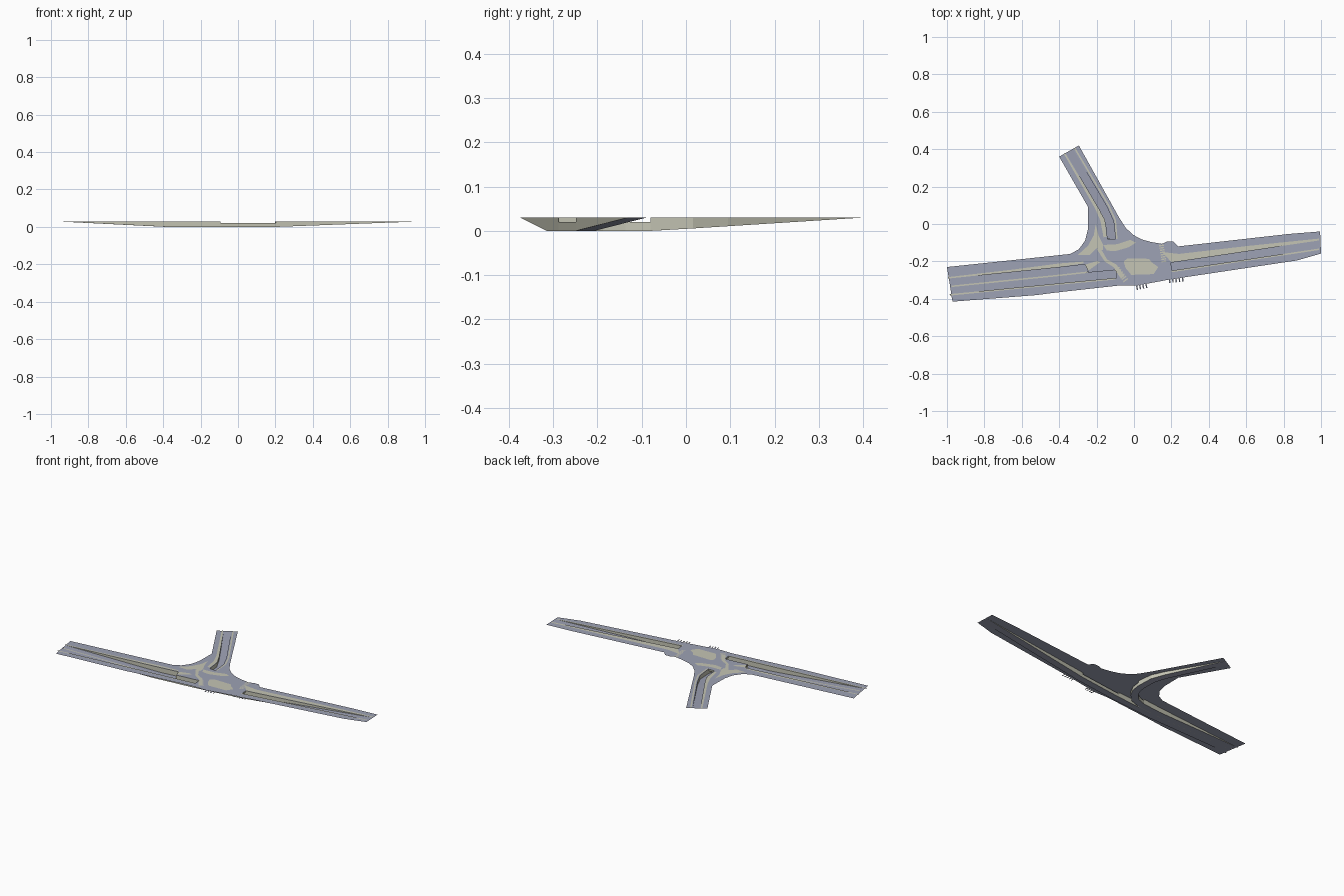
import bpy, math
from mathutils import Vector
from mathutils.geometry import tessellate_polygon

if "Cube" in bpy.data.objects:
    bpy.data.objects.remove(bpy.data.objects["Cube"])

TOP, ROOF, HALF = 0.03, 0.02, 0.021


def material(name, rgb):
    m = bpy.data.materials.new(name)
    m.diffuse_color = (*rgb, 1)
    m.use_nodes = True
    m.node_tree.nodes["Principled BSDF"].inputs["Base Color"].default_value = m.diffuse_color
    return m


ROAD = material("blue_grey_road", (0.34, 0.36, 0.46))
STONE = material("pale_concrete", (0.56, 0.56, 0.46))


def build(name, verts, faces, mat):
    me = bpy.data.meshes.new(name)
    me.from_pydata(verts, [], faces)
    me.materials.append(mat)
    ob = bpy.data.objects.new(name, me)
    bpy.context.collection.objects.link(ob)
    return ob


def flat(name, loops, z, mat):
    """Flat sheet from an outline plus optional holes, facing up."""
    loops = [[Vector((p[0], p[1], 0)) for p in lp] for lp in loops]
    pts = [p for lp in loops for p in lp]
    faces = []
    for a, b, c in tessellate_polygon(loops):
        n = (pts[b] - pts[a]).cross(pts[c] - pts[a]).z
        if abs(n) > 1e-10:
            faces.append((a, b, c) if n > 0 else (a, c, b))
    build(name, [(p.x, p.y, z) for p in pts], faces, mat)


def edges(path, widths):
    """Left and right mitred offsets of a path."""
    left, right = [], []
    pts = [Vector(p[:2]) for p in path]
    for i, p in enumerate(pts):
        d0 = (p - pts[i - 1]).normalized() if i else (pts[1] - p).normalized()
        d1 = (pts[i + 1] - p).normalized() if i < len(pts) - 1 else d0
        t = (d0 + d1).normalized()
        n = Vector((-t.y, t.x)) * widths[i] / max(0.5, t.dot(d0))
        left.append(p + n)
        right.append(p - n)
    return left, right


def strip(name, path, widths, mat, lift=0.0006):
    """Ribbon following a path; third coordinate is height (default top)."""
    if not isinstance(widths, (list, tuple)):
        widths = [widths] * len(path)
    l, r = edges(path, widths)
    zs = [(p[2] if len(p) > 2 else TOP) + lift for p in path]
    n = len(path)
    verts = [(p.x, p.y, z) for p, z in zip(l, zs)] + [(p.x, p.y, z) for p, z in zip(r, zs)]
    build(name, verts, [(i, n + i, n + i + 1, i + 1) for i in range(n - 1)], mat)


def wall(name, side, zs, tops, flip):
    """Retaining wall from the lane floor up to the given height per segment."""
    verts, faces = [], []
    for i, t in enumerate(tops):
        if t is None:
            continue
        k = len(verts)
        a, b = side[i], side[i + 1]
        verts += [(*a, zs[i]), (*b, zs[i + 1]), (*b, t), (*a, t)]
        faces.append((k, k + 3, k + 2, k + 1) if flip else (k, k + 1, k + 2, k + 3))
    build(name, verts, faces, STONE)


def lintel(name, a, b):
    build(name, [(*a, ROOF), (*b, ROOF), (*b, TOP), (*a, TOP)], [(0, 1, 2, 3)], STONE)


# Sunken lanes: straight lane west to east, turning lane west to north
straight = [(-0.98, -0.354, TOP), (-0.38, -0.294, 0), (-0.245, -0.281, 0), (-0.095, -0.267, 0),
            (0.2, -0.228, 0), (0.99, -0.11, TOP)]
turning = [(-0.98, -0.312, TOP), (-0.38, -0.251, 0), (-0.25, -0.236, 0), (-0.19, -0.215, 0),
           (-0.15, -0.175, 0), (-0.127, -0.13, 0), (-0.12, -0.08, 0), (-0.13, 0.01, 0.0055),
           (-0.165, 0.085, 0.0105), (-0.345, 0.39, TOP)]
sl, sr = edges(straight, [HALF] * len(straight))
tl, tr = edges(turning, [HALF] * len(turning))
sz, tz = [p[2] for p in straight], [p[2] for p in turning]
strip("straight_lane_floor", straight, HALF, ROAD, 0)
strip("turning_lane_floor", turning, HALF, ROAD, 0)
wall("straight_wall_left", sl, sz, [None, None, TOP, ROOF, TOP], False)
wall("straight_wall_right", sr, sz, [TOP, TOP, TOP, ROOF, TOP], True)
wall("turning_wall_left", tl, tz, [TOP, TOP] + [ROOF] * 4 + [TOP] * 3, False)
wall("turning_wall_right", tr, tz, [None, None] + [ROOF] * 4 + [TOP] * 3, True)
strip("straight_tunnel_roof", [(p[0], p[1], ROOF) for p in straight[3:5]], HALF, STONE, 0)
strip("turning_tunnel_roof", [(p[0], p[1], ROOF) for p in turning[2:7]], HALF, STONE, 0)
lintel("west_straight_portal", sl[3], sr[3])
lintel("east_portal", sl[4], sr[4])
lintel("west_turning_portal", tl[2], tr[2])
lintel("north_portal", tl[6], tr[6])
strip("sunken_lane_divider", [(-0.975, -0.333, TOP), (-0.38, -0.2725, 0), (-0.25, -0.258, 0)],
      0.004, STONE)

# Street surface with the three ramp openings
outline = [(-1, -0.23), (-0.62, -0.19), (-0.34, -0.16), (-0.295, -0.135), (-0.262, -0.09),
           (-0.247, -0.03), (-0.245, 0.09), (-0.4, 0.36), (-0.295, 0.42), (-0.08, 0.035),
           (-0.045, -0.02), (-0.005, -0.058), (0.04, -0.082), (0.09, -0.096), (0.15, -0.106),
           (0.175, -0.094), (0.21, -0.094), (0.235, -0.12), (0.83, -0.053), (0.995, -0.04),
           (1, -0.158), (0.87, -0.195), (0.19, -0.297), (0.01, -0.33), (-0.09, -0.33),
           (-0.43, -0.368), (-0.52, -0.38), (-0.97, -0.415)]
west_hole = tl[:3] + [tr[2]] + sl[2:4] + sr[3::-1]
east_hole = sl[4:] + sr[:3:-1]
north_hole = tl[6:] + tr[:5:-1]
flat("street_surface", [outline, west_hole, east_hole, north_hole], TOP, ROAD)

# Concrete islands in the junction
islands = {
    "centre_island": [(-0.055, -0.2), (-0.035, -0.184), (0.08, -0.186), (0.095, -0.205),
                      (0.13, -0.23), (0.105, -0.268), (-0.015, -0.272), (-0.045, -0.235)],
    "northwest_island": [(-0.3, -0.165), (-0.245, -0.115), (-0.215, -0.06), (-0.205, 0.0),
                         (-0.19, -0.06), (-0.165, -0.11), (-0.165, -0.14), (-0.2, -0.13),
                         (-0.235, -0.165)],
    "north_island": [(-0.165, -0.112), (-0.09, -0.108), (-0.02, -0.085), (0.01, -0.1),
                     (-0.03, -0.125), (-0.1, -0.145), (-0.145, -0.142)],
    "west_nose_island": [(-0.262, -0.218), (-0.245, -0.25), (-0.18, -0.203), (-0.2, -0.198)],
    "east_median": [(0.15, -0.15), (0.24, -0.16), (0.62, -0.116), (0.99, -0.078),
                    (0.99, -0.088), (0.2, -0.204)],
}
for name, pts in islands.items():
    flat(name, [pts], TOP + 0.0006, STONE)

# Kerb strips beside the ramps
strip("west_upper_kerb", [(-0.995, -0.288), (-0.65, -0.25), (-0.4, -0.22), (-0.27, -0.206)],
      [0.004, 0.006, 0.009, 0.005], STONE)
strip("west_lower_kerb", [(-0.985, -0.379), (-0.38, -0.319), (-0.1, -0.293)], 0.004, STONE)
strip("east_lower_kerb", [(0.2, -0.254), (0.99, -0.135)], 0.004, STONE)
strip("north_left_kerb", [(-0.372, 0.378), (-0.2, 0.085), (-0.168, 0.02), (-0.155, -0.07)],
      [0.004, 0.008, 0.012, 0.008], STONE)
strip("north_right_kerb", [(-0.317, 0.405), (-0.136, 0.1), (-0.1, 0.02), (-0.092, -0.08)],
      0.004, STONE)
strip("diagonal_band", [(-0.19, -0.13), (-0.15, -0.195), (-0.1, -0.225), (-0.06, -0.285)],
      [0.01, 0.008, 0.01, 0.012], STONE)


# Crossing stripes and the loose ticks along the south edge
def stripes(name, start, end, count, length, mat):
    a, b = Vector(start), Vector(end)
    n = (b - a).normalized().orthogonal() * length / 2
    for i in range(count):
        c = a.lerp(b, i / (count - 1))
        strip(f"{name}_{i + 1}", [c - n, c + n], 0.0035, mat)


stripes("east_crossing", (0.147, -0.115), (0.16, -0.2), 8, 0.025, STONE)
stripes("west_crossing", (-0.09, -0.24), (-0.045, -0.3), 6, 0.03, STONE)
stripes("south_tick", (0.015, -0.335), (0.065, -0.325), 4, 0.035, ROAD)
stripes("southeast_tick", (0.19, -0.3), (0.26, -0.293), 5, 0.03, ROAD)
